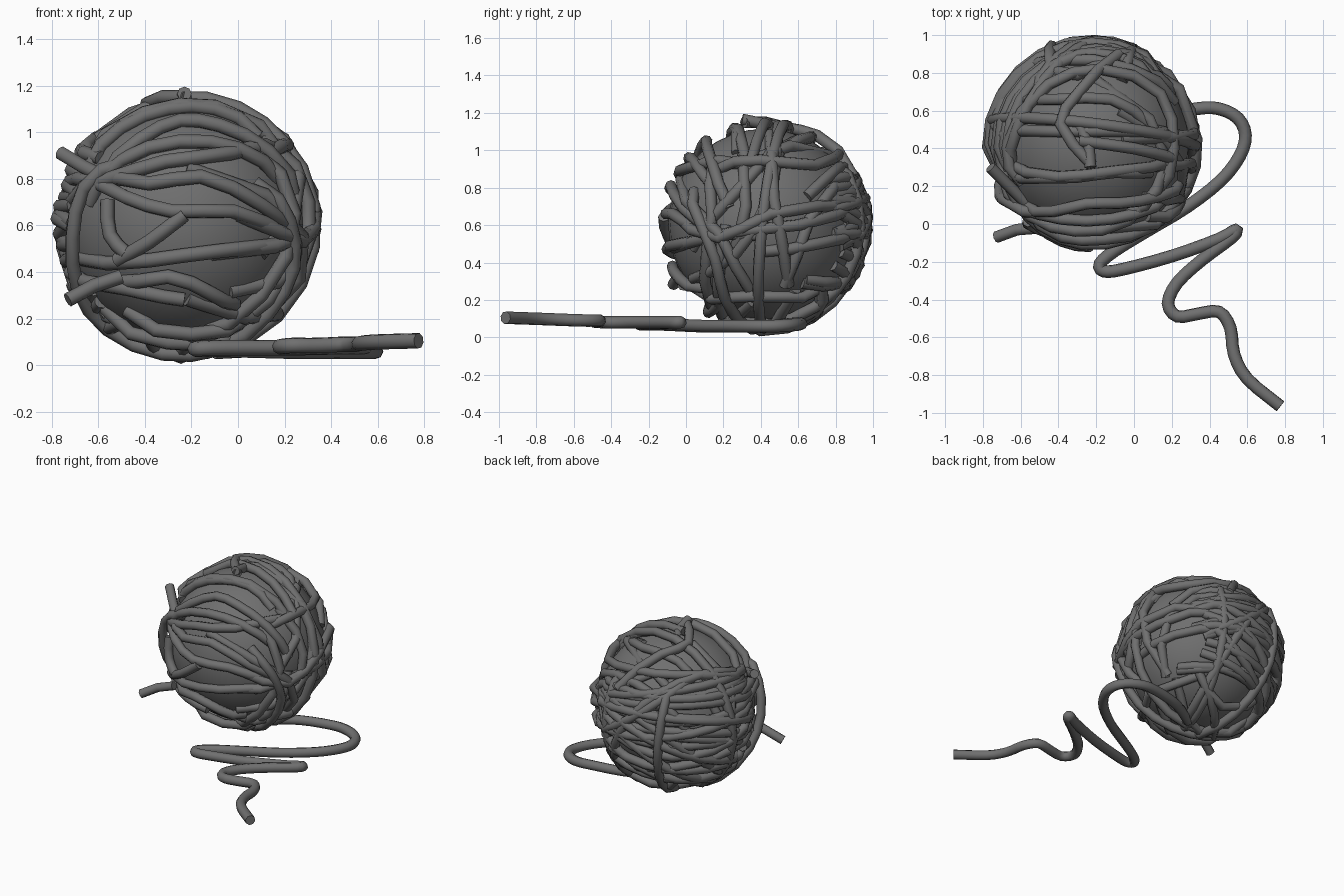
import bpy, math, random
from mathutils import Vector

if "Cube" in bpy.data.objects:
    bpy.data.objects.remove(bpy.data.objects["Cube"])

random.seed(7)
CENTRE = Vector((-0.22, 0.42, 0.6))
YARN = 0.031
GREY = bpy.data.materials.new("dark_yarn")
GREY.diffuse_color = (0.16, 0.16, 0.16, 1)
GREY.use_nodes = True
GREY.node_tree.nodes["Principled BSDF"].inputs["Base Color"].default_value = GREY.diffuse_color


def tube(name, pts, cyclic=False, radius=YARN):
    cu = bpy.data.curves.new(name, 'CURVE')
    cu.dimensions = '3D'
    cu.bevel_depth = radius
    cu.bevel_resolution = 2
    cu.use_fill_caps = True
    cu.materials.append(GREY)
    sp = cu.splines.new('POLY')
    sp.points.add(len(pts) - 1)
    for p, co in zip(sp.points, pts):
        p.co = (*co, 1)
    sp.use_cyclic_u = cyclic
    sp.use_smooth = True
    ob = bpy.data.objects.new(name, cu)
    bpy.context.collection.objects.link(ob)
    return ob


def spline(pts, n):
    """Catmull-Rom through the points."""
    p = [pts[0] * 2 - pts[1]] + pts + [pts[-1] * 2 - pts[-2]]
    out = []
    for i in range(1, len(p) - 2):
        a, b, c, d = p[i - 1:i + 3]
        for k in range(n):
            t = k / n
            out.append(0.5 * (2 * b + (c - a) * t + (2 * a - 5 * b + 4 * c - d) * t * t
                              + (3 * b - a - 3 * c + d) * t ** 3))
    return out + [pts[-1]]


def strand(name, axis, sign, flat, tuck=True, r=None):
    """Lay a strand on the ball through points read in one flat view."""
    r = r or random.uniform(0.533, 0.557)
    others = [i for i in range(3) if i != axis]
    dirs = []
    for uv in flat:
        d = Vector((0, 0, 0))
        for i, v in zip(others, uv):
            d[i] = (v - CENTRE[i]) / r
        d[axis] = sign * math.sqrt(max(0, 1 - d.length_squared))
        dirs.append(d.normalized())
    path = [CENTRE + d.normalized() * r for d in spline(dirs, 2)]
    if tuck:
        for i in (0, -1):
            path[i] = CENTRE + (path[i] - CENTRE) * (0.51 / r)
    return tube(name, path)


def circle(normal, offset, n=20):
    nrm = Vector(normal).normalized()
    u = nrm.orthogonal().normalized()
    v = nrm.cross(u)
    s = math.sqrt(1 - offset * offset)
    return [nrm * offset + (u * math.cos(a) + v * math.sin(a)) * s
            for a in (2 * math.pi * k / n for k in range(n))]


def back_arc(normal, offset, r):
    """A turn kept to the back, left and underside of the ball."""
    ring = circle(normal, offset, 24)
    ok = [d.y > -.3 and d.x < .72 and d.z < .75 for d in ring]
    if all(ok) or sum(ok) < 7:
        return False
    start = next(i for i in range(24) if ok[i] and not ok[i - 1])
    run = []
    while ok[(start + len(run)) % 24]:
        run.append(ring[(start + len(run)) % 24])
    if len(run) < 7:
        return False
    tube("back_strand", [CENTRE + d * (.51 if i in (0, len(run) - 1) else r)
                         for i, d in enumerate(run)])
    return True


# solid core
bpy.ops.mesh.primitive_uv_sphere_add(segments=32, ring_count=18, radius=0.515, location=CENTRE)
core = bpy.context.object
core.name = "ball_core"
core.data.materials.append(GREY)
bpy.ops.object.shade_smooth()

# strands seen on the front
front = [
    [(.25, .95), (-.03, .91), (-.31, .875), (-.55, .80), (-.74, .71)],
    [(-.7, .45), (-.38, .45), (-.08, .49), (.3, .56)],
    [(-.6, .8), (-.42, .97), (-.25, 1.05), (-.08, 1.03), (.13, .92), (.28, .7)],
    [(-.66, .85), (-.5, 1.02), (-.3, 1.1), (-.1, 1.1), (.1, 1.0)],
    [(-.6, .82), (-.38, .78), (-.16, .81), (.1, .69), (.27, .54)],
    [(-.66, .7), (-.5, .88), (-.25, .96), (0, .93), (.2, .8)],
    [(-.3, .11), (0, .18), (.22, .41), (.27, .6)],
    [(-.55, .34), (-.3, .38), (-.12, .31), (0, .24)],
]
for f in front:
    strand("front_strand", 1, -1, f)
strand("front_strand", 1, -1, [(-.75, .8), (-.62, .79), (-.48, .72), (-.28, .66),
                               (-.02, .66), (.2, .57), (.33, .54)], False)
# big loop that sweeps round the front
loop = [(-.48, .9), (-.66, .76), (-.71, .55), (-.69, .34), (-.56, .15), (-.32, .05),
        (-.08, .07), (.13, .22), (.24, .42), (.22, .62), (.1, .8)]
strand("front_loop", 1, -1, loop, True, .56)
# loose ends on the front
for f in ([(-.23, .645), (-.38, .53), (-.52, .45)],
          [(-.56, .71), (-.55, .56), (-.48, .48)],
          [(-.72, .4), (-.55, .34), (-.4, .31), (-.23, .28)]):
    strand("front_loose_end", 1, -1, f, False, 0.54)

# strands seen on the top
top = [
    [(-.64, .84), (-.4, .87), (-.02, .82), (.24, .66)],
    [(-.7, .62), (-.4, .66), (-.12, .66), (.1, .52)],
    [(-.73, .49), (-.4, .49), (0, .49), (.25, .47)],
    [(-.7, .32), (-.4, .25), (-.1, .28), (.25, .34)],
    [(-.62, .2), (-.67, .42), (-.45, .74), (-.18, .82), (.14, .69), (.21, .4), (.13, .13)],
    [(-.5, .83), (-.3, .79), (0, .89)],
]
for t in top:
    strand("top_strand", 2, 1, t)
strand("top_loose_end", 2, 1, [(-.29, .44), (0, .4), (.2, .35)], False, .55)
strand("top_loose_end", 2, 1, [(-.22, .31), (-.39, .53), (-.29, .7), (-.08, .9)], False, .56)

# strands seen on the right
right = [
    [(-.09, .92), (.3, .93), (.8, 1.0)],
    [(-.1, .47), (.24, .56), (.6, .6), (.93, .7)],
    [(-.08, .65), (.18, .53), (.45, .66), (.93, .71)],
    [(-.04, .24), (.35, .22), (.87, .31)],
    [(.13, .97), (.14, .65), (.1, .3), (.2, .1)],
    [(.45, 1.13), (.47, .74), (.56, .25)],
    [(.85, .9), (.66, .63), (.53, .26)],
    [(-.07, .87), (.18, .55), (.35, .2)],
    [(.3, 1.0), (.32, .7), (.26, .48)],
    [(.02, .47), (.29, .8), (.61, 1.08)],
    [(.5, 1.0), (.42, .7), (.27, .45), (.02, .3)],
    [(.4, .45), (.7, .5), (.93, .56)],
]
for s in right:
    strand("right_strand", 0, 1, s)

# full turn on the outline
tube("full_turn", [CENTRE + d * .55 for d in circle((.12, .95, -.1), .1)], True)

# winding over the back, left and underside, mostly lying flat
for nrm, off, r in (((1, .25, .1), -.15, .565), ((.8, -.4, .5), -.3, .55),
                    ((.1, .1, 1), .05, .55), ((-.2, .1, 1), -.3, .55),
                    ((.25, -.1, 1), .35, .55), ((.1, -.25, 1), -.55, .55)):
    back_arc(nrm, off, r)
made = 0
while made < 22:
    g = random.gauss
    nrm = (g(0, .35), g(0, .3), 1) if made % 4 else (g(0, 1), g(0, .6), g(0, .6))
    made += back_arc(nrm, random.uniform(-.75, .6), random.uniform(.533, .557))

# turns crossing the underside
for b in ([(-.6, .3), (-.3, .2), (.1, .35)], [(-.62, .55), (-.25, .4), (.15, .6)],
          [(-.5, .15), (-.2, .12), (.1, .2)], [(-.55, .75), (-.2, .68), (.1, .75)]):
    strand("under_strand", 2, -1, b, True, .555)

# short ends poking out
tube("poking_end", [(-.76, .3, .91), (-.66, .2, .85), (-.56, .1, .8)])
tube("poking_end", [(-.23, .3, 1.165), (-.24, .42, 1.14), (-.3, .55, 1.11)])
tube("poking_end", [(-.73, -.07, .28), (-.62, -.03, .34), (-.5, -.02, .38)])

# loose tail lying on the ground
tail = [(-.1, .45, .06), (.1, .56, .07), (.33, .61, .075), (.45, .61, .07), (.55, .56, .065),
        (.59, .47, .06), (.56, .36, .06), (.46, .23, .06), (.28, .09, .06), (.08, -.03, .065),
        (-.1, -.14, .07), (-.18, -.21, .07), (-.16, -.25, .072), (-.06, -.24, .075),
        (.2, -.17, .075), (.45, -.08, .08), (.54, -.03, .08), (.52, -.07, .08),
        (.36, -.19, .08), (.23, -.31, .08), (.18, -.42, .08), (.23, -.49, .085),
        (.34, -.475, .085), (.45, -.465, .09), (.51, -.55, .09), (.53, -.69, .095),
        (.6, -.82, .1), (.775, -.965, .105)]
tube("yarn_tail", spline([Vector(p) for p in tail], 3), radius=.034)
